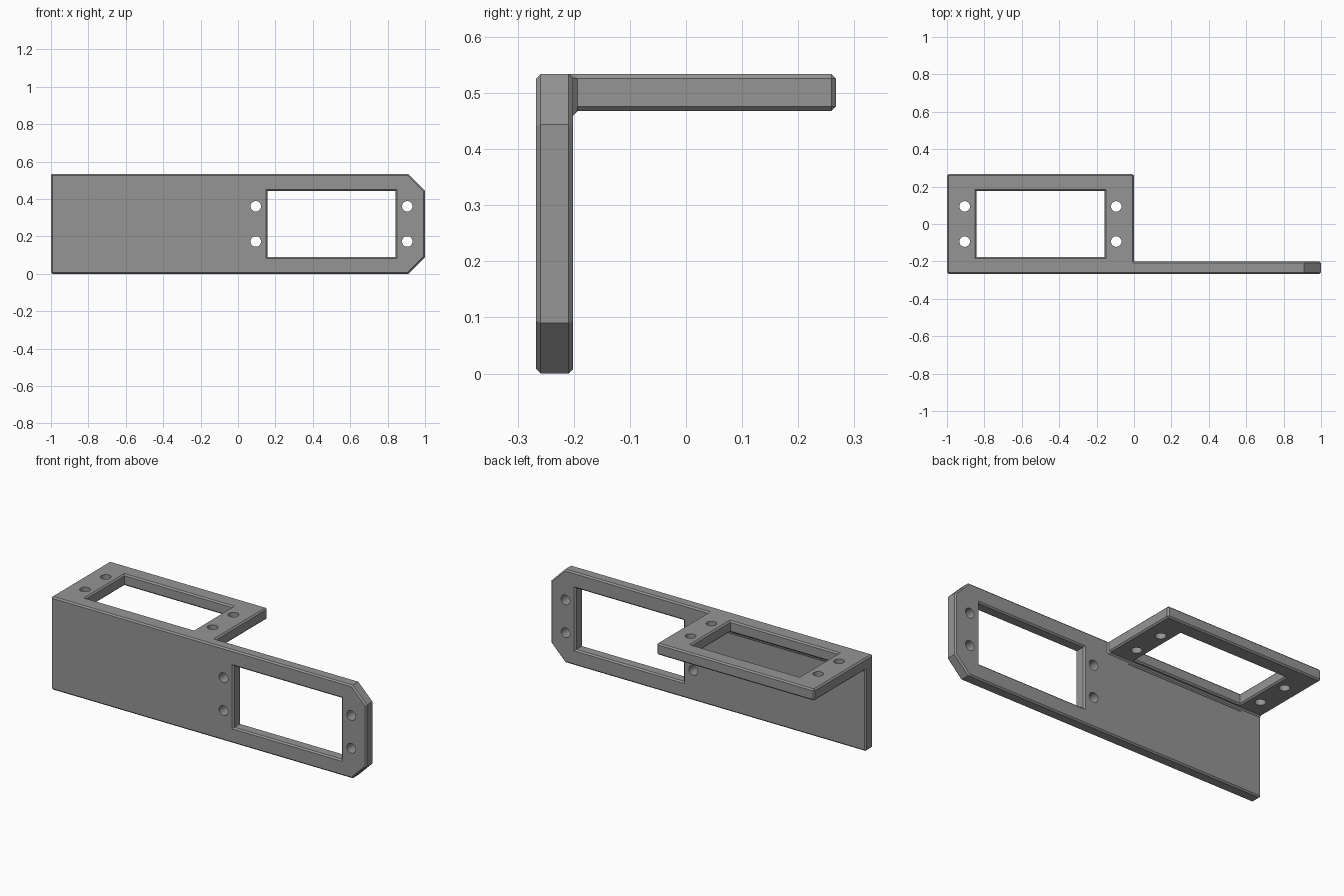
import bpy, bmesh, math
from mathutils import Matrix, Vector

if "Cube" in bpy.data.objects:
    bpy.data.objects.remove(bpy.data.objects["Cube"])

T = 0.066                 # plate thickness
C = 0.008                 # edge chamfer
Y0, Y1, H = -0.267, 0.267, 0.534

grey = bpy.data.materials.new("mid grey")
grey.diffuse_color = (0.3, 0.3, 0.3, 1)
grey.use_nodes = True
grey.node_tree.nodes["Principled BSDF"].inputs["Base Color"].default_value = grey.diffuse_color


def make_object(name, bm, helper=False):
    bmesh.ops.recalc_face_normals(bm, faces=bm.faces)
    me = bpy.data.meshes.new(name)
    bm.to_mesh(me)
    bm.free()
    me.materials.append(grey)
    ob = bpy.data.objects.new(name, me)
    bpy.context.collection.objects.link(ob)
    ob.hide_render = helper
    return ob


def loft(name, rings, matrix=Matrix(), helper=True):
    """Closed solid through rings of 3D points."""
    bm = bmesh.new()
    vs = [[bm.verts.new(matrix @ Vector(p)) for p in r] for r in rings]
    n = len(vs[0])
    for a, b in zip(vs, vs[1:]):
        for i in range(n):
            bm.faces.new((a[i], a[(i + 1) % n], b[(i + 1) % n], b[i]))
    bm.faces.new(vs[0][::-1])
    bm.faces.new(vs[-1])
    return make_object(name, bm, helper)


def apply_modifiers(ob):
    dg = bpy.context.evaluated_depsgraph_get()
    me = bpy.data.meshes.new_from_object(ob.evaluated_get(dg))
    ob.modifiers.clear()
    ob.data = me


def boolean(ob, other, operation):
    m = ob.modifiers.new(operation, 'BOOLEAN')
    m.operation, m.solver, m.object = operation, 'EXACT', other
    bpy.context.view_layer.update()
    apply_modifiers(ob)
    bpy.data.objects.remove(other)


def rect(w, h, z):
    return [(-w, -h, z), (w, -h, z), (w, h, z), (-w, h, z)]


# Upright plate with two clipped corners
outline = [(-1, 0), (0.91, 0), (1, 0.09), (1, H - 0.09), (0.91, H), (-1, H)]
bracket = loft("bracket", [[(x, y, z) for x, z in outline] for y in (Y0, Y0 + T)],
               helper=False)

# Horizontal shelf joined along the top of the left half
shelf = loft("shelf", [[(-1, Y0, z), (0, Y0, z), (0, Y1, z), (-1, Y1, z)]
                       for z in (H - T, H)])
boolean(bracket, shelf, 'UNION')

# Merge coplanar faces, then chamfer every right-angled edge
bm = bmesh.new()
bm.from_mesh(bracket.data)
bmesh.ops.remove_doubles(bm, verts=bm.verts, dist=1e-5)
bmesh.ops.dissolve_limit(bm, angle_limit=math.radians(1), verts=bm.verts, edges=bm.edges)
bm.to_mesh(bracket.data)
bm.free()
bevel = bracket.modifiers.new("chamfer", 'BEVEL')
bevel.width, bevel.segments = C, 1
bevel.limit_method, bevel.angle_limit = 'ANGLE', math.radians(60)
bpy.context.view_layer.update()
apply_modifiers(bracket)

# Window with chamfered rims and four screw holes in each plate
upright = Matrix.Translation((0.5, Y0 + T / 2, H / 2)) @ Matrix.Rotation(math.pi / 2, 4, 'X')
flat = Matrix.Translation((-0.5, 0, H - T / 2))
W, D, E, t = 0.342, 0.176, 0.02, T / 2
for frame in (upright, flat):
    rings = [rect(W + g, D + g, z) for g, z in
             ((C + E, -t - E), (0, -t + C), (0, t - C), (C + E, t + E))]
    boolean(bracket, loft("window_cutter", rings, frame), 'DIFFERENCE')
    for sx in (-0.405, 0.405):
        for sy in (-0.094, 0.094):
            ring = [(sx + 0.028 * math.cos(a * math.tau / 32),
                     sy + 0.028 * math.sin(a * math.tau / 32)) for a in range(32)]
            hole = loft("hole_cutter", [[(x, y, z) for x, y in ring] for z in (-0.06, 0.06)],
                        frame)
            boolean(bracket, hole, 'DIFFERENCE')

# Smooth hole walls, crisp edges elsewhere
bpy.context.view_layer.objects.active = bracket
bracket.select_set(True)
bpy.ops.object.shade_smooth_by_angle(angle=math.radians(25))
